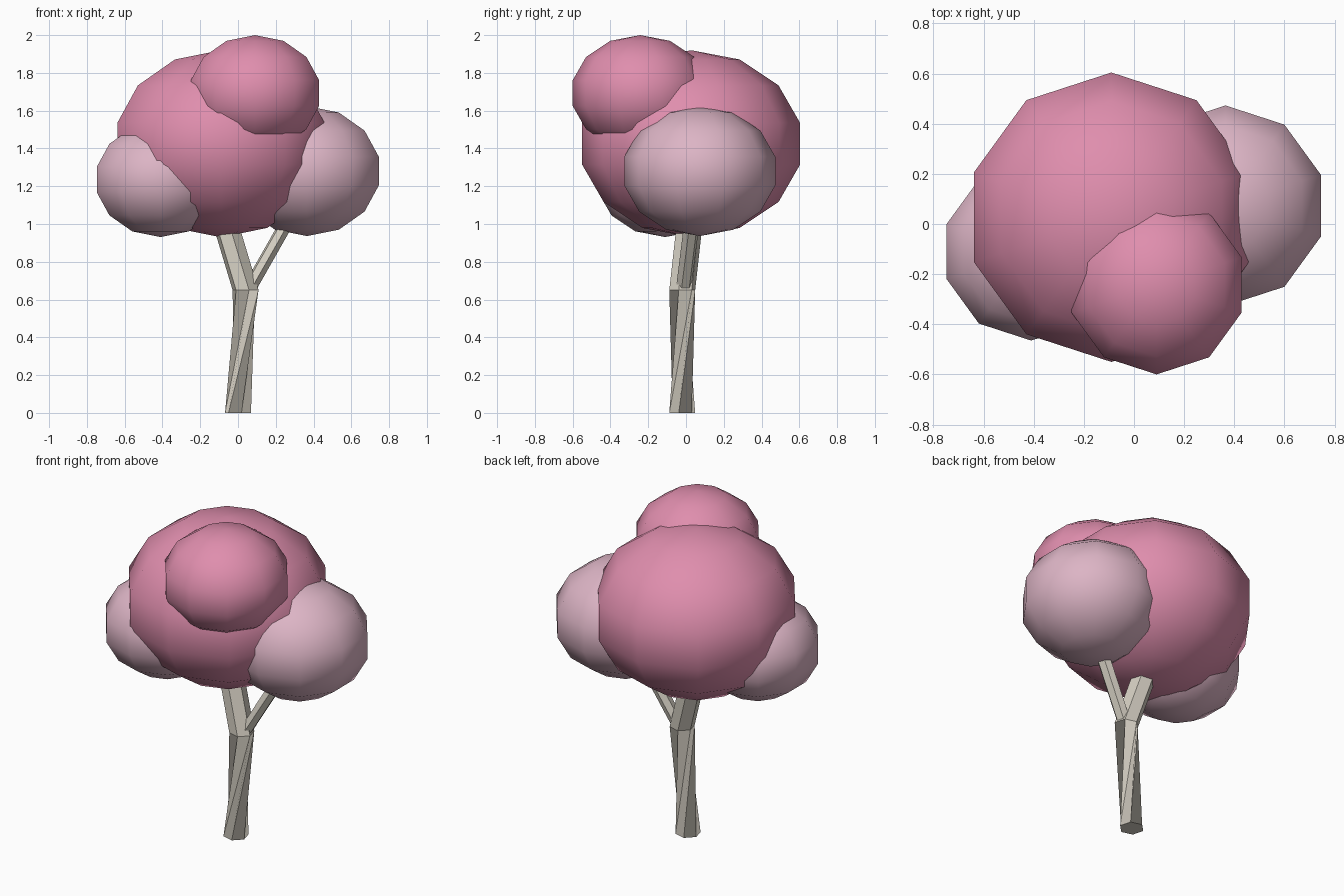
import bpy, bmesh, math

if "Cube" in bpy.data.objects:
    bpy.data.objects.remove(bpy.data.objects["Cube"])


def material(name, rgb):
    m = bpy.data.materials.new(name)
    m.diffuse_color = (*rgb, 1)
    m.use_nodes = True
    m.node_tree.nodes["Principled BSDF"].inputs["Base Color"].default_value = m.diffuse_color
    return m


PINK = material("deep pink", (0.74, 0.27, 0.42))
PALE = material("pale pink", (0.72, 0.46, 0.56))
BARK = material("pale bark", (0.66, 0.62, 0.54))


def loft(name, rings, sides, mat, smooth=False):
    """Skin a stack of rings (x, y, z, radius, start angle in degrees)."""
    bm = bmesh.new()
    loops = []
    for x, y, z, r, a0 in rings:
        if r == 0:
            loops.append([bm.verts.new((x, y, z))] * sides)
            continue
        angles = [math.radians(a0 + 360 * i / sides) for i in range(sides)]
        loops.append([bm.verts.new((x + r * math.cos(a), y + r * math.sin(a), z))
                      for a in angles])
    for low, high in zip(loops, loops[1:]):
        for i in range(sides):
            j = (i + 1) % sides
            corners = [low[i], low[j], high[j], high[i]]
            bm.faces.new(list(dict.fromkeys(corners)))
    # close open ends
    if rings[0][3]:
        bm.faces.new(loops[0][::-1])
    if rings[-1][3]:
        bm.faces.new(loops[-1])
    bm.normal_update()
    for f in bm.faces:
        f.smooth = smooth
    me = bpy.data.meshes.new(name)
    bm.to_mesh(me)
    bm.free()
    me.materials.append(mat)
    ob = bpy.data.objects.new(name, me)
    bpy.context.collection.objects.link(ob)
    return ob


def foliage(name, centre, radius, height, mat):
    """Flattened ball with ten segments and seven bands."""
    x, y, z = centre
    rings = []
    for i in range(8):
        t = math.pi * i / 7
        r = radius * math.sin(t) if 0 < i < 7 else 0
        rings.append((x, y, z - height * math.cos(t), r, 90))
    loft(name, rings, 10, mat, smooth=True)


# Foliage clumps
foliage("main_foliage", (-0.09, 0.027, 1.425), 0.592, 0.495, PINK)
foliage("upper_foliage", (0.09, -0.243, 1.693), 0.366, 0.307, PINK)
foliage("right_foliage", (0.365, 0.073, 1.28), 0.41, 0.344, PALE)
foliage("left_foliage", (-0.41, -0.11, 1.235), 0.364, 0.304, PALE)

# Twisted six-sided trunk that leans left above the fork
loft("trunk", [(0, -0.02, 0, 0.071, 45),
               (0.04, -0.02, 0.65, 0.071, 165),
               (-0.095, 0.03, 1.1, 0.071, 165)], 6, BARK)

# Side branch
loft("branch", [(0.05, -0.015, 0.64, 0.042, 45),
                (0.30, 0.04, 1.08, 0.042, 45)], 6, BARK)
